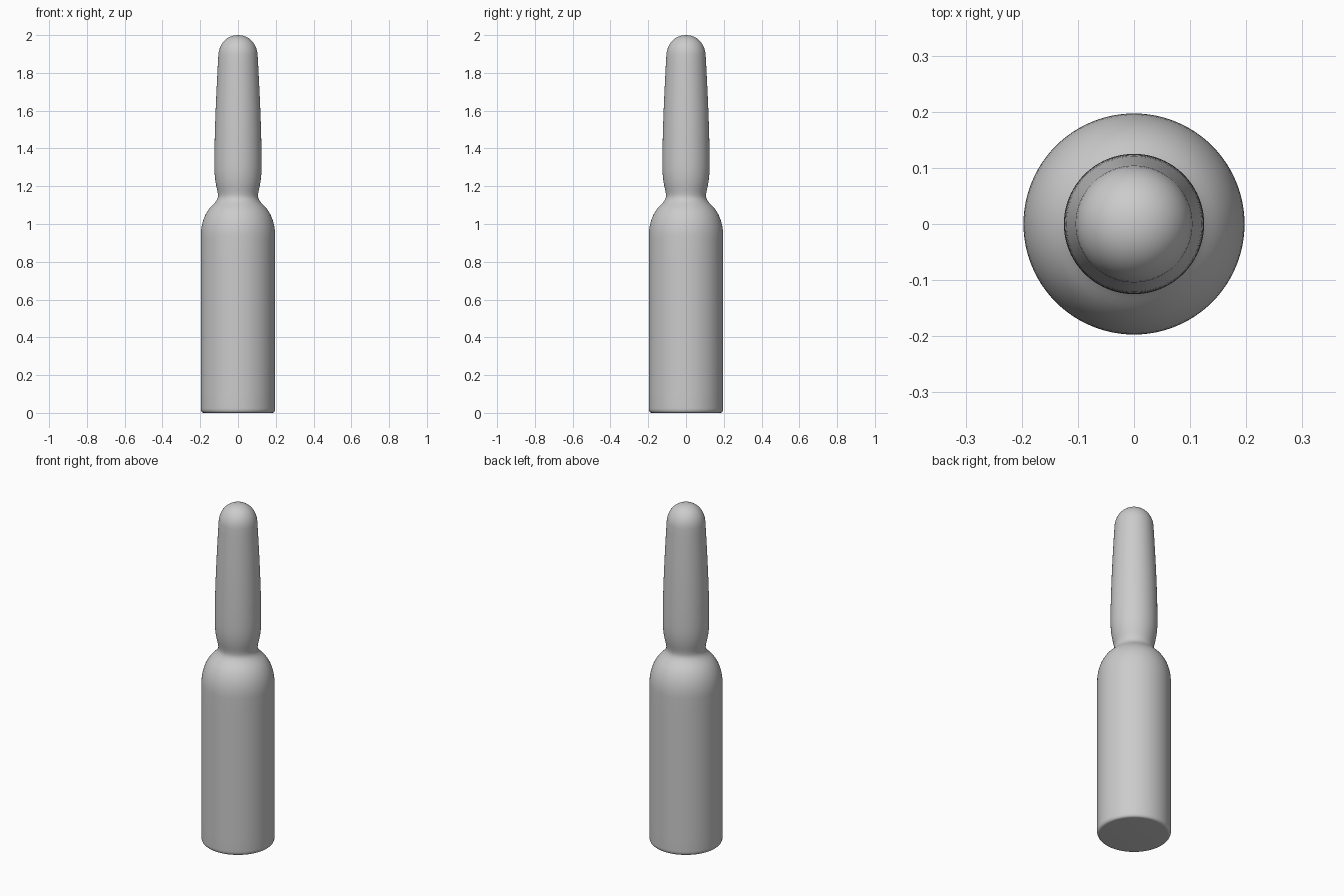
import bpy, bmesh, math
from mathutils import Vector
from mathutils.geometry import interpolate_bezier

cube = bpy.data.objects.get("Cube")
if cube:
    bpy.data.objects.remove(cube, do_unlink=True)

SIDES = 96

# Plain grey glass
glass = bpy.data.materials.new("grey_glass")
glass.use_nodes = True
grey = (0.6, 0.6, 0.6, 1)
glass.diffuse_color = grey
glass.node_tree.nodes["Principled BSDF"].inputs["Base Color"].default_value = grey

# Outline as bezier spans (radius, height): start, two handles, end
spans = [
    ((0.18, 0), (0.19, 0), (0.197, 0.008), (0.197, 0.025)),       # base edge
    ((0.197, 0.025), (0.197, 0.3), (0.197, 0.6), (0.197, 0.93)),  # body wall
    ((0.197, 0.93), (0.197, 1.01), (0.172, 1.065), (0.135, 1.1)), # shoulder
    ((0.135, 1.1), (0.118, 1.117), (0.106, 1.13), (0.106, 1.15)), # neck
    ((0.106, 1.15), (0.106, 1.18), (0.125, 1.21), (0.125, 1.31)), # bulb
    ((0.125, 1.31), (0.125, 1.5), (0.113, 1.73), (0.104, 1.895)), # tapered stem
    ((0.104, 1.895), (0.1, 1.955), (0.06, 2), (0, 2)),            # domed tip
]
outline = [Vector((0, 0, 0))]
for span in spans:
    points = interpolate_bezier(*[Vector((r, 0, z)) for r, z in span], 12)
    outline += points if len(outline) == 1 else points[1:]

# Spin the outline into the ampoule
bm = bmesh.new()
verts = [bm.verts.new(p) for p in outline]
edges = [bm.edges.new(pair) for pair in zip(verts, verts[1:])]
bmesh.ops.spin(bm, geom=verts + edges, cent=(0, 0, 0), axis=(0, 0, 1),
               angle=math.tau, steps=SIDES, use_merge=True)
bmesh.ops.remove_doubles(bm, verts=bm.verts, dist=0.0001)
bmesh.ops.recalc_face_normals(bm, faces=bm.faces)
mesh = bpy.data.meshes.new("ampoule")
bm.to_mesh(mesh)
bm.free()
mesh.materials.append(glass)

ampoule = bpy.data.objects.new("ampoule", mesh)
bpy.context.collection.objects.link(ampoule)
bpy.context.view_layer.objects.active = ampoule
ampoule.select_set(True)
bpy.ops.object.shade_smooth_by_angle(angle=math.radians(40))
